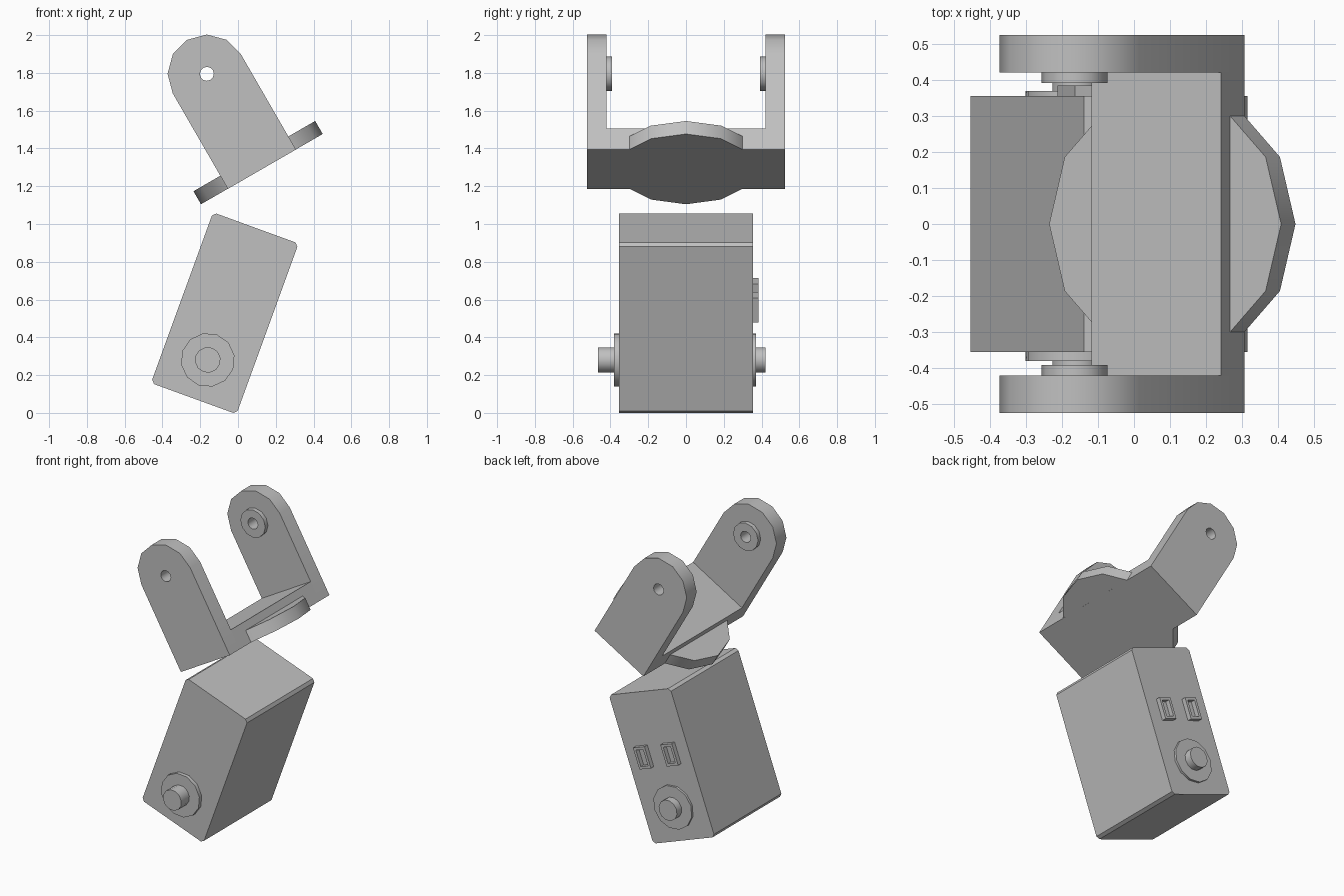
import bpy, bmesh
from math import cos, sin, pi, radians
from mathutils import Matrix

old = bpy.data.objects.get("Cube")
if old:
    bpy.data.objects.remove(old, do_unlink=True)

grey = bpy.data.materials.new("light_grey")
grey.use_nodes = True
colour = (0.53, 0.53, 0.53, 1)
grey.diffuse_color = colour
grey.node_tree.nodes["Principled BSDF"].inputs["Base Color"].default_value = colour


def frame(x, z, tilt):
    """Local frame of a part, leaning about the y axis."""
    return Matrix.Translation((x, 0, z)) @ Matrix.Rotation(radians(tilt), 4, "Y")


def ring(r, n=12, u=0, v=0):
    return [(u + r * cos(2 * pi * i / n), v + r * sin(2 * pi * i / n)) for i in range(n)]


def rect(w, h, u=0, v=0):
    return [(u + a * w / 2, v + b * h / 2) for a, b in ((-1, -1), (1, -1), (1, 1), (-1, 1))]


def prism(name, outline, y0, y1, matrix, hole=None):
    """Extrude an outline along local y, optionally cutting a hole through it."""
    bm = bmesh.new()
    face = bm.faces.new([bm.verts.new((u, y0, v)) for u, v in outline])
    top = bmesh.ops.extrude_face_region(bm, geom=[face])["geom"]
    moved = [g for g in top if isinstance(g, bmesh.types.BMVert)]
    bmesh.ops.translate(bm, verts=moved, vec=(0, y1 - y0, 0))
    bm.transform(matrix)
    bmesh.ops.recalc_face_normals(bm, faces=bm.faces)
    mesh = bpy.data.meshes.new(name)
    bm.to_mesh(mesh)
    bm.free()
    mesh.materials.append(grey)
    obj = bpy.data.objects.new(name, mesh)
    bpy.context.collection.objects.link(obj)
    if hole:
        low, high = min(y0, y1), max(y0, y1)
        cutter = prism(name + "_cutter", hole, low - 0.05, high + 0.05, matrix)
        cut = obj.modifiers.new("hole", "BOOLEAN")
        cut.operation, cut.object, cut.solver = "DIFFERENCE", cutter, "EXACT"
        select(obj)
        bpy.ops.object.modifier_apply(modifier=cut.name)
        bpy.data.objects.remove(cutter, do_unlink=True)
    select(obj)
    bpy.ops.object.shade_smooth_by_angle(angle=radians(35))
    return obj


def select(obj):
    bpy.ops.object.select_all(action="DESELECT")
    obj.select_set(True)
    bpy.context.view_layer.objects.active = obj


# Motor housing: leaning box with chamfered long corners
body = frame(-0.07, 0.5275, 20)
W, L, C = 0.241, 0.4805, 0.018
housing = [(-W + C, -L), (W - C, -L), (W, -L + C), (W, L - C),
           (W - C, L), (-W + C, L), (-W, L - C), (-W, -L + C)]
prism("motor_housing", housing, -0.355, 0.355, body)

# Output shaft and rear pivot, each on a round collar
axle = body @ Matrix.Translation((0, 0, -0.263))
for end, collar, tip in (("front", -0.38, -0.465), ("back", 0.37, 0.42)):
    side = 0.355 if collar > 0 else -0.355
    prism(end + "_collar", ring(0.143), side, collar, axle)
    prism(end + "_shaft", ring(0.068), side, tip, axle)

# Hollow connector sockets on the back
for label, u in (("left", 0.107), ("right", -0.107)):
    prism(label + "_socket", rect(0.09, 0.14, u, 0.072), 0.355, 0.385, body,
          hole=rect(0.056, 0.106, u, 0.072))

# U bracket: two rounded arms with pivot rings, joined by a base
bracket = frame(-0.165, 1.795, -30)
R, DEPTH, THICK = 0.208, 0.583, 0.13
arm = ring(R)[:7] + [(-R, -DEPTH), (R, -DEPTH)]
for label, s in (("front", -1), ("back", 1)):
    prism(label + "_arm", arm, s * 0.42, s * 0.525, bracket, hole=ring(0.037))
    prism(label + "_pivot_ring", ring(0.092), s * 0.392, s * 0.42, bracket, hole=ring(0.037))
prism("bracket_base", rect(2 * R, THICK, 0, -DEPTH + THICK / 2), -0.42, 0.42, bracket)

# Mounting disc across the underside of the base
flat = bracket @ Matrix.Translation((0, 0, -DEPTH)) @ Matrix.Rotation(pi / 2, 4, "X")
prism("mounting_disc", ring(0.372), 0.0005, 0.08, flat)
